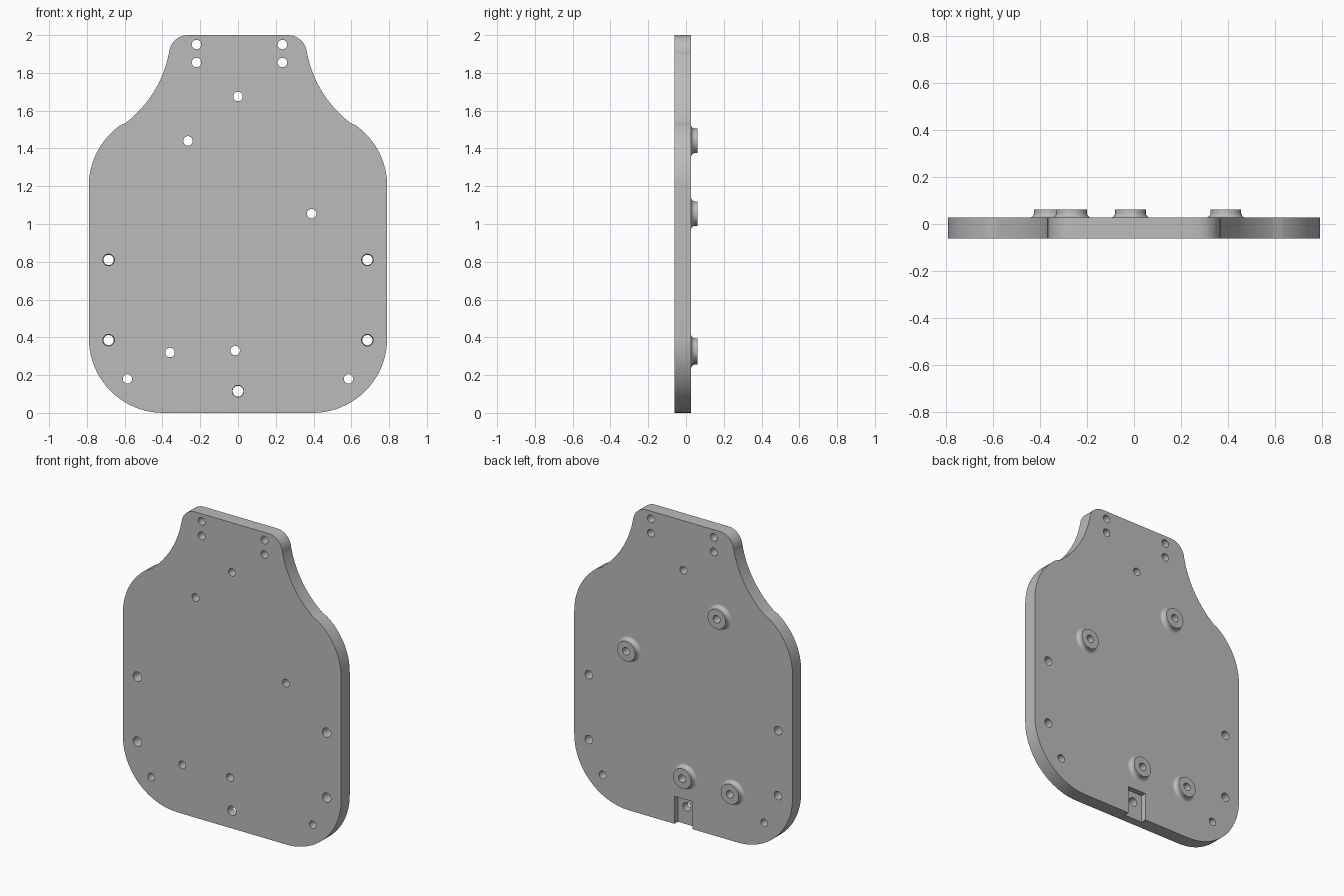
import bpy, bmesh
from math import sin, cos, radians, pi, tau
from mathutils import Matrix

if "Cube" in bpy.data.objects:
    bpy.data.objects.remove(bpy.data.objects["Cube"])

FRONT, BACK, BOSS_TOP = -0.062, 0.027, 0.062
HOLE_R = 0.025

grey = bpy.data.materials.new("plain grey")
grey.use_nodes = True
colour = (0.5, 0.5, 0.5, 1)
grey.diffuse_color = colour
grey.node_tree.nodes["Principled BSDF"].inputs["Base Color"].default_value = colour


def make_object(name, bm):
    bmesh.ops.recalc_face_normals(bm, faces=bm.faces[:])
    mesh = bpy.data.meshes.new(name)
    bm.to_mesh(mesh)
    bm.free()
    mesh.materials.append(grey)
    obj = bpy.data.objects.new(name, mesh)
    bpy.context.collection.objects.link(obj)
    return obj


def smooth(obj):
    bpy.ops.object.select_all(action='DESELECT')
    obj.select_set(True)
    bpy.context.view_layer.objects.active = obj
    bpy.ops.object.shade_smooth_by_angle(angle=radians(25))


def arc(cx, cz, r, start, end, steps=20):
    angles = [radians(start + (end - start) * i / steps) for i in range(steps + 1)]
    return [(cx + r * cos(a), cz + r * sin(a)) for a in angles]


# Plate: half outline of tangent arcs, mirrored and extruded
half = arc(0.395, 0.395, 0.395, -90, 0)
half += arc(0.395, 1.2, 0.395, 0, 55)
half += arc(0.965, 2.02, 0.61, 235, 191.3)[1:]
half += arc(0.265, 1.9, 0.1, 0, 90)
outline = half + [(-x, z) for x, z in reversed(half)]
bm = bmesh.new()
face = bm.faces.new([bm.verts.new((x, FRONT, z)) for x, z in outline])
side = bmesh.ops.extrude_face_region(bm, geom=[face])["geom"]
bmesh.ops.translate(bm, vec=(0, BACK - FRONT, 0),
                    verts=[v for v in side if isinstance(v, bmesh.types.BMVert)])
plate = make_object("plate", bm)

# Hole positions
bosses = [(-0.265, 1.44), (0.39, 1.055), (-0.36, 0.32), (-0.015, 0.33)]
small = bosses + [(x, z) for x in (-0.22, 0.235) for z in (1.95, 1.855)]
small += [(0, 1.675), (-0.585, 0.18), (0.585, 0.18)]
large = [(x, z) for x in (-0.685, 0.685) for z in (0.81, 0.385)] + [(0, 0.115)]

# Hole cutters, the large ones tapering slightly to the back
bm = bmesh.new()
for points, r_back, r_front in ((small, HOLE_R, HOLE_R), (large, 0.027, 0.031)):
    for x, z in points:
        place = Matrix.Translation((x, (FRONT + BACK) / 2, z)) @ Matrix.Rotation(pi / 2, 4, 'X')
        bmesh.ops.create_cone(bm, cap_ends=True, segments=32, radius1=r_back,
                              radius2=r_front, depth=0.11, matrix=place)
holes = make_object("hole_cutter", bm)

# Cutter for the shallow notch at the bottom of the back
bm = bmesh.new()
bmesh.ops.create_cube(bm, size=1, matrix=Matrix.Translation((0, BACK, 0.04))
                      @ Matrix.Diagonal((0.13, 0.07, 0.28, 1)))
notch = make_object("notch_cutter", bm)

bpy.context.view_layer.objects.active = plate
for cutter in (notch, holes):
    cutter.hide_render = True
    mod = plate.modifiers.new(cutter.name, 'BOOLEAN')
    mod.operation = 'DIFFERENCE'
    mod.solver = 'EXACT'
    mod.object = cutter
    bpy.ops.object.modifier_apply(modifier=mod.name)
    bpy.data.objects.remove(cutter)
smooth(plate)

# Bosses: ring profile with a filleted foot, turned about the hole axis
fillet = 0.02
foot = arc(0.065 + fillet, BACK + fillet, fillet, 270, 180, 6)
profile = [(HOLE_R, BACK)] + foot + [(0.065, BOSS_TOP), (HOLE_R, BOSS_TOP)]
for n, (bx, bz) in enumerate(bosses, 1):
    bm = bmesh.new()
    rings = []
    for i in range(32):
        a = tau * i / 32
        rings.append([bm.verts.new((bx + r * cos(a), y, bz + r * sin(a))) for r, y in profile])
    for i, ring in enumerate(rings):
        after = rings[(i + 1) % 32]
        for j in range(1, len(profile)):
            bm.faces.new((ring[j - 1], ring[j], after[j], after[j - 1]))
        bm.faces.new((ring[-1], ring[0], after[0], after[-1]))
    smooth(make_object(f"boss_{n}", bm))
